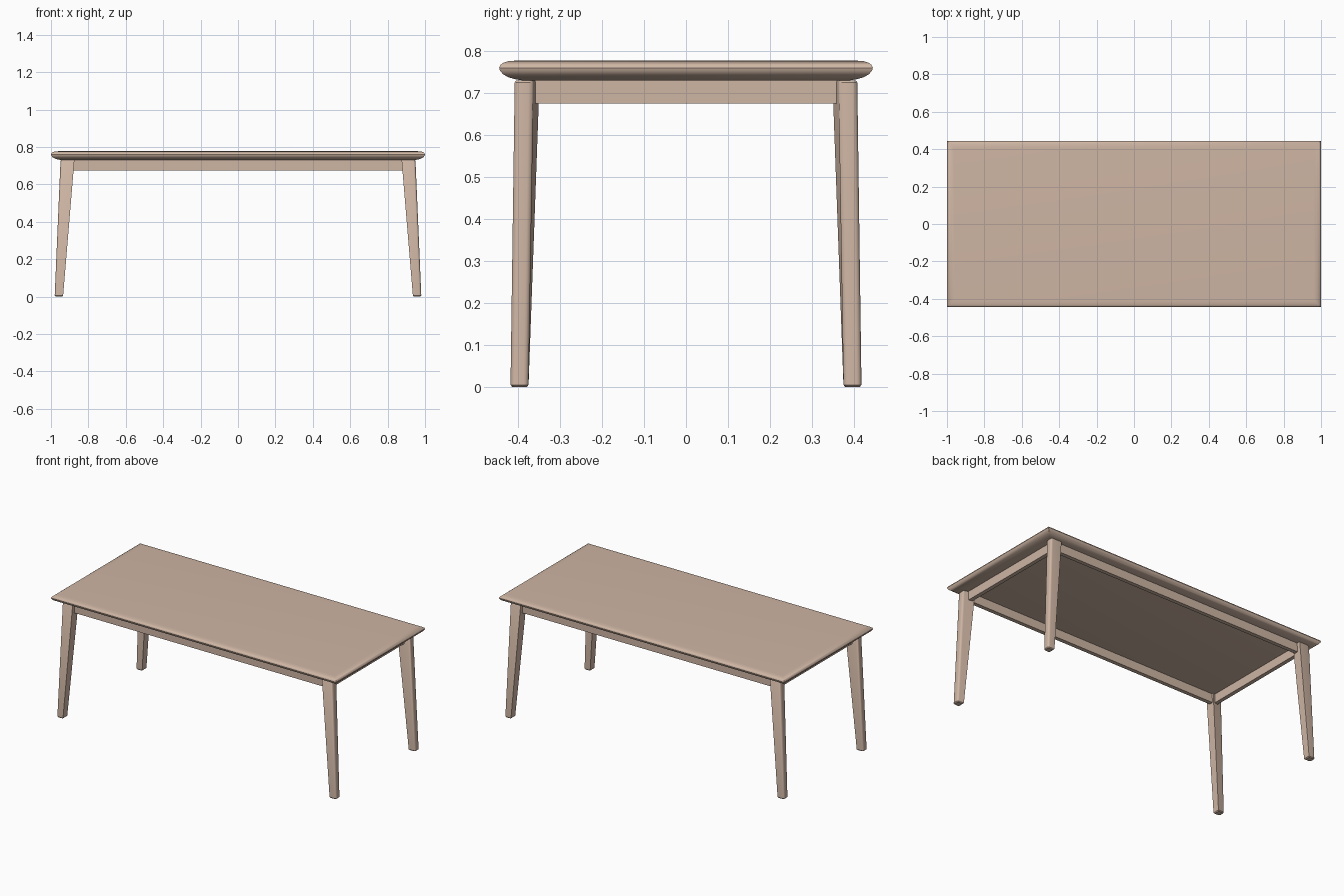
import bpy, bmesh

if "Cube" in bpy.data.objects:
    bpy.data.objects.remove(bpy.data.objects["Cube"])

wood = bpy.data.materials.new("light_wood")
wood.diffuse_color = (0.62, 0.465, 0.37, 1)
wood.use_nodes = True
wood.node_tree.nodes["Principled BSDF"].inputs["Base Color"].default_value = wood.diffuse_color


def finish(bm, name, smooth=True):
    bmesh.ops.recalc_face_normals(bm, faces=bm.faces[:])
    mesh = bpy.data.meshes.new(name)
    bm.to_mesh(mesh)
    bm.free()
    mesh.materials.append(wood)
    ob = bpy.data.objects.new(name, mesh)
    bpy.context.collection.objects.link(ob)
    if smooth:
        bpy.ops.object.select_all(action='DESELECT')
        ob.select_set(True)
        bpy.context.view_layer.objects.active = ob
        bpy.ops.object.shade_smooth_by_angle(angle=0.6)
    return ob


def loft(rings):
    """Skin a stack of closed rings and cap both ends."""
    bm = bmesh.new()
    loops = [[bm.verts.new(p) for p in ring] for ring in rings]
    n = len(loops[0])
    for a, b in zip(loops, loops[1:]):
        for i in range(n):
            j = (i + 1) % n
            bm.faces.new((a[i], a[j], b[j], b[i]))
    bm.faces.new(loops[0][::-1])
    bm.faces.new(loops[-1])
    return bm


# Tabletop: rounded edge profile (inset, height) with mitred corners
edge = [(.055, .73), (.037, .733), (.021, .738), (.009, .745), (.002, .753),
        (0, .76), (.003, .767), (.010, .772), (.022, .776), (.038, .777)]
rings = []
for d, z in edge:
    x, y = 1 - d, .445 - d
    rings.append([(-x, -y, z), (x, -y, z), (x, y, z), (-x, y, z)])
finish(loft(rings), "tabletop")


def rounded_section(x0, x1, y_in, y_out, y1, z, r, sx, sy):
    """Leg section: wedge-shaped inside, rounded on the outer end."""
    pts = [(x0, y_in)]
    corners = [((x1, y_out), (-1, 1)), ((x1, y1), (-1, -1))]
    for k, ((cx, cy), (dx, dy)) in enumerate(corners):
        arc = [(0, 1), (.076, .617), (.293, .293), (.617, .076), (1, 0)]
        seq = arc[::-1] if k == 0 else arc
        for a, b in seq:
            pts.append((cx + dx * a * r, cy + dy * b * r))
    pts.append((x0, y1))
    return [(sx * x, sy * y, z) for x, y in pts]


# Splayed, tapered legs with a small chamfer at the foot
for sx, side in ((-1, "left"), (1, "right")):
    for sy, end in ((-1, "front"), (1, "back")):
        rings = [
            rounded_section(.940, .975, .379, .379, .414, 0, .010, sx, sy),
            rounded_section(.935, .980, .375, .375, .418, .005, .012, sx, sy),
            rounded_section(.875, .949, .349, .363, .408, .725, .012, sx, sy),
            rounded_section(.875, .945, .349, .365, .405, .73, .011, sx, sy)]
        finish(loft(rings), f"{end}_{side}_leg")


def rail(name, x0, x1, y0, y1, z0=.675, z1=.73):
    rings = [[(x0, y0, z), (x1, y0, z), (x1, y1, z), (x0, y1, z)]
             for z in (z0, z1)]
    finish(loft(rings), name, False)


# Apron rails between the legs
for s, end in ((-1, "front"), (1, "back")):
    rail(f"{end}_rail", -.885, .885, *sorted((s * .36, s * .385)))
for s, side in ((-1, "left"), (1, "right")):
    rail(f"{side}_rail", *sorted((s * .89, s * .915)), -.364, .364)
